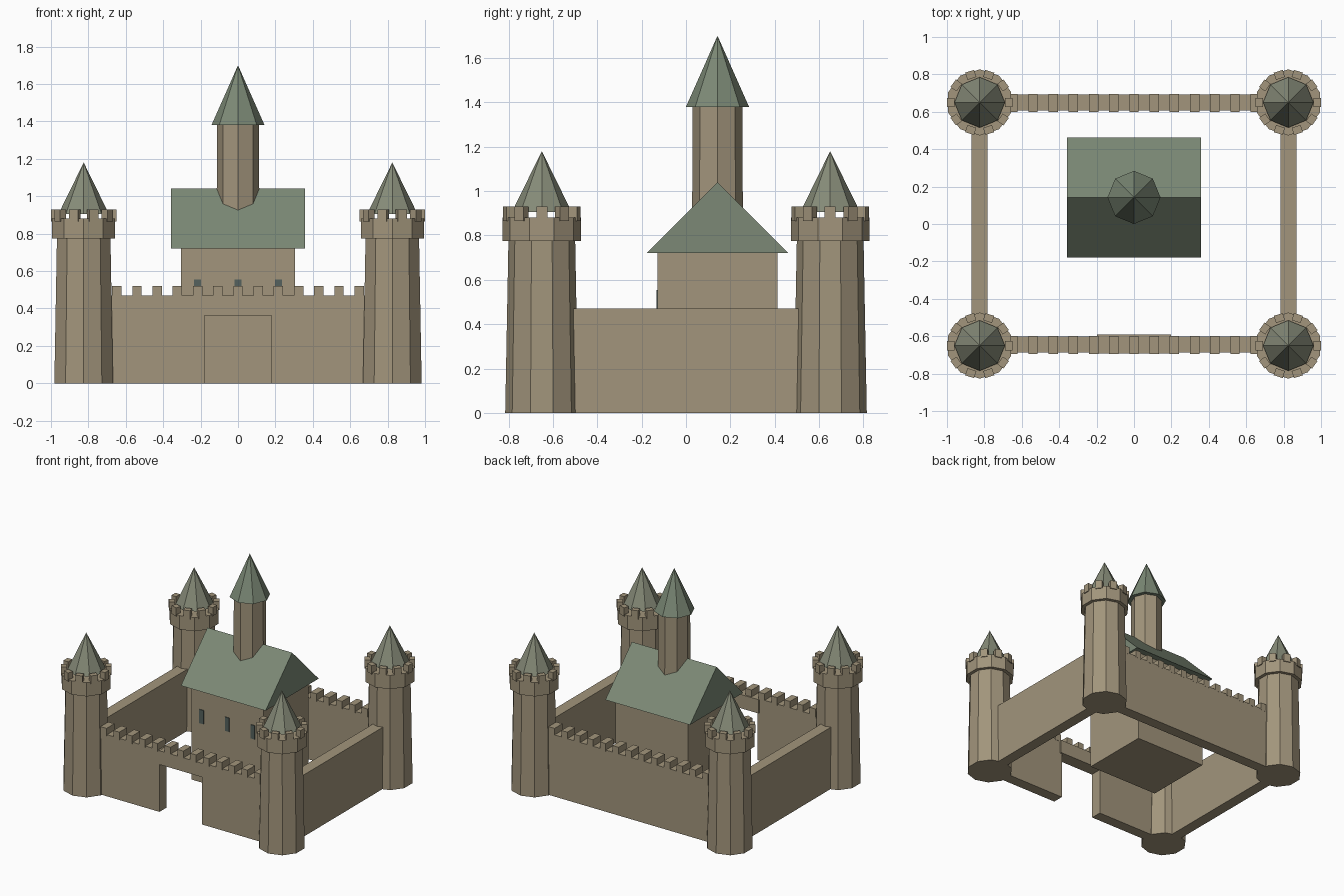
import bpy, bmesh
from math import radians, cos, sin
from mathutils import Matrix, Vector

if "Cube" in bpy.data.objects:
    bpy.data.objects.remove(bpy.data.objects["Cube"])


def material(name, rgb):
    m = bpy.data.materials.new(name)
    m.diffuse_color = (*rgb, 1)
    m.use_nodes = True
    m.node_tree.nodes["Principled BSDF"].inputs["Base Color"].default_value = m.diffuse_color
    return m


STONE = material("stone", (0.36, 0.30, 0.20))
ROOF = material("roof_slate", (0.20, 0.25, 0.18))
TOWER_ROOF = material("tower_slate", (0.24, 0.26, 0.19))
DARK = material("window_dark", (0.09, 0.12, 0.11))


def finish(name, bm, mat):
    bmesh.ops.recalc_face_normals(bm, faces=bm.faces)
    me = bpy.data.meshes.new(name)
    bm.to_mesh(me)
    bm.free()
    me.materials.append(mat)
    ob = bpy.data.objects.new(name, me)
    bpy.context.collection.objects.link(ob)
    return ob


def add_box(bm, lo, hi, turn=Matrix.Identity(4)):
    lo, hi = Vector(lo), Vector(hi)
    m = turn @ Matrix.Translation((lo + hi) / 2) @ Matrix.Diagonal((*(hi - lo), 1))
    bmesh.ops.create_cube(bm, size=1, matrix=m)


def box(name, lo, hi, mat):
    bm = bmesh.new()
    add_box(bm, lo, hi)
    return finish(name, bm, mat)


def cone(name, x, y, z0, z1, r0, r1, sides, mat):
    # first corner points along +y
    bm = bmesh.new()
    n = sides
    ring = lambda r, z: [bm.verts.new((x + r * sin(radians(360 * i / n)),
                                       y + r * cos(radians(360 * i / n)), z)) for i in range(n)]
    low = ring(r0, z0)
    bm.faces.new(low)
    if r1:
        high = ring(r1, z1)
        bm.faces.new(high)
    else:
        tip = bm.verts.new((x, y, z1))
    for i in range(n):
        j = (i + 1) % n
        bm.faces.new((low[i], low[j], high[j], high[i]) if r1 else (low[i], low[j], tip))
    return finish(name, bm, mat)


TX, TY = 0.825, 0.65

# corner towers
for sx, a in ((-1, "left"), (1, "right")):
    for sy, b in ((-1, "front"), (1, "back")):
        x, y, tag = sx * TX, sy * TY, f"{b}_{a}"
        cone(f"tower_shaft_{tag}", x, y, 0, 0.80, 0.165, 0.15, 10, STONE)
        cone(f"tower_crown_{tag}", x, y, 0.775, 0.88, 0.177, 0.177, 10, STONE)
        bm = bmesh.new()
        for i in range(10):
            turn = Matrix.Translation((x, y, 0)) @ Matrix.Rotation(radians(36 * i), 4, 'Z')
            add_box(bm, (0.135, -0.025, 0.865), (0.175, 0.025, 0.93), turn)
        finish(f"tower_merlons_{tag}", bm, STONE)
        cone(f"tower_roof_{tag}", x, y, 0.905, 1.18, 0.135, 0, 8, TOWER_ROOF)

    # side walls and the two halves of the front wall
    box(f"side_wall_{a}", (sx * TX - 0.043, -TY, 0), (sx * TX + 0.043, TY, 0.47), STONE)
    x0, x1 = sorted((sx * 0.18, sx * TX))
    box(f"front_wall_{a}", (x0, -TY - 0.043 + 0.005, 0), (x1, -TY + 0.048, 0.47), STONE)

# back wall and gate lintel
box("back_wall", (-TX, TY - 0.043, 0), (TX, TY + 0.043, 0.47), STONE)
box("gate_lintel", (-0.197, -0.692, 0.363), (0.197, -0.59, 0.468), STONE)

# battlements on front and back walls
for sy, b in ((-1, "front"), (1, "back")):
    bm = bmesh.new()
    for i in range(-6, 7):
        x, y = i * 0.108, sy * 0.647
        add_box(bm, (x - 0.025, y - 0.047, 0.46), (x + 0.025, y + 0.047, 0.52))
    finish(f"wall_merlons_{b}", bm, STONE)

# keep with gable roof
KY = 0.142
box("keep", (-0.304, KY - 0.27, 0), (0.304, KY + 0.27, 0.725), STONE)
bm = bmesh.new()
ends = [[bm.verts.new((x, KY + dy, z)) for dy, z in ((-0.32, 0.72), (0.32, 0.72), (0, 1.04))]
        for x in (-0.357, 0.357)]
for e in ends:
    bm.faces.new(e)
for i in range(3):
    j = (i + 1) % 3
    bm.faces.new((ends[0][i], ends[0][j], ends[1][j], ends[1][i]))
finish("keep_roof", bm, ROOF)

# keep windows
bm = bmesh.new()
for x in (-0.216, 0, 0.216):
    add_box(bm, (x - 0.018, KY - 0.275, 0.45), (x + 0.018, KY - 0.25, 0.555))
finish("keep_windows", bm, DARK)

# central turret
cone("turret_shaft", 0, KY, 0.75, 1.385, 0.115, 0.112, 8, STONE)
cone("turret_spire", 0, KY, 1.38, 1.70, 0.142, 0, 8, ROOF)
